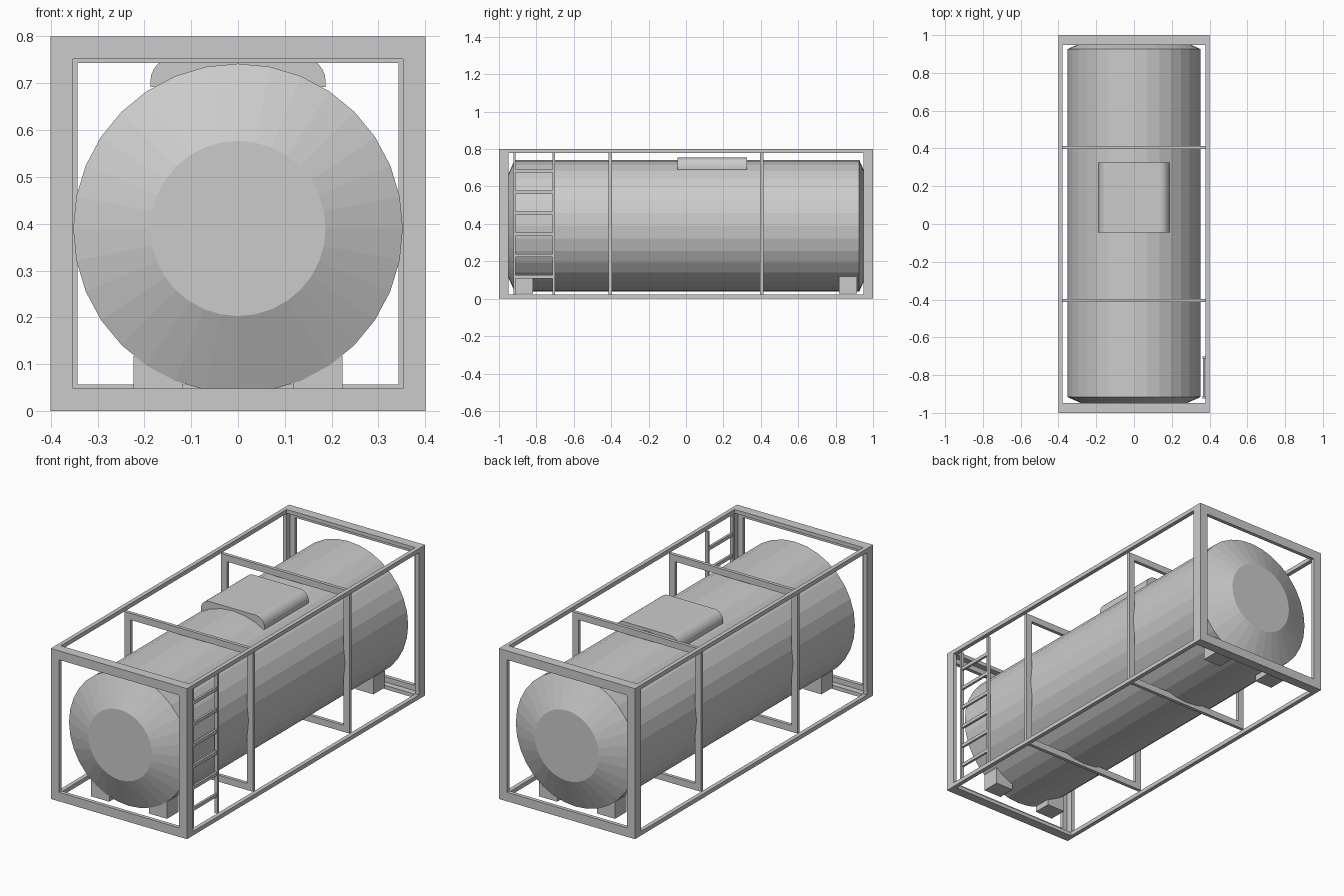
import bpy, bmesh
from math import sin, cos, pi

cube = bpy.data.objects.get("Cube")
if cube:
    bpy.data.objects.remove(cube, do_unlink=True)

grey = bpy.data.materials.new("steel grey")
grey.use_nodes = True
COLOUR = (0.6, 0.6, 0.6, 1)
grey.diffuse_color = COLOUR
grey.node_tree.nodes["Principled BSDF"].inputs["Base Color"].default_value = COLOUR


def finish(name, bm):
    bmesh.ops.recalc_face_normals(bm, faces=bm.faces)
    mesh = bpy.data.meshes.new(name)
    bm.to_mesh(mesh)
    bm.free()
    mesh.materials.append(grey)
    obj = bpy.data.objects.new(name, mesh)
    bpy.context.collection.objects.link(obj)
    return obj


def box(name, x0, x1, y0, y1, z0, z1):
    bm = bmesh.new()
    bmesh.ops.create_cube(bm, size=1)
    for v in bm.verts:
        v.co = ((x0 + x1) / 2 + v.co.x * (x1 - x0),
                (y0 + y1) / 2 + v.co.y * (y1 - y0),
                (z0 + z1) / 2 + v.co.z * (z1 - z0))
    return finish(name, bm)


def loft(name, loops, closed=False):
    """Skin equal-length loops of points; cap the ends unless closed."""
    bm = bmesh.new()
    rows = [[bm.verts.new(p) for p in loop] for loop in loops]
    n = len(rows[0])
    pairs = list(zip(rows, rows[1:])) + ([(rows[-1], rows[0])] if closed else [])
    for a, b in pairs:
        for i in range(n):
            j = (i + 1) % n
            bm.faces.new((a[i], a[j], b[j], b[i]))
    if not closed:
        bm.faces.new(rows[0])
        bm.faces.new(rows[-1])
    return finish(name, bm)


def ring(name, half, width, y0, y1):
    """Upright square frame centred at z = 0.4."""
    def square(h, y):
        return [(sx * h, y, 0.4 + sz * h) for sx, sz in ((-1, -1), (1, -1), (1, 1), (-1, 1))]
    inner = half - width
    return loft(name, [square(half, y0), square(half, y1),
                       square(inner, y1), square(inner, y0)], closed=True)


# End frames of angle section, and the intermediate hoops
for label, s in (("front", -1), ("back", 1)):
    ring(label + "_end_face", 0.4, 0.048, s, s * 0.98)
    ring(label + "_end_flange", 0.4, 0.02, s * 0.98, s * 0.948)
    ring(label + "_hoop", 0.378, 0.035, s * 0.405 - 0.009, s * 0.405 + 0.009)

# Long corner rails
for side, s in (("right", -1), ("left", 1)):
    for level, z in (("bottom", 0), ("top", 0.778)):
        box(f"{side}_{level}_rail", min(s * 0.4, s * 0.378), max(s * 0.4, s * 0.378),
            -0.95, 0.95, z, z + 0.022)

# Tank with conical ends
N = 32
profile = ((-0.99, 0.187), (-0.916, 0.352), (0.926, 0.352), (1.0, 0.187))
loft("tank", [[(r * cos(2 * pi * i / N), y, 0.39 + r * sin(2 * pi * i / N))
               for i in range(N)] for y, r in profile])

# Hatch cover with rounded top side edges
R = 0.05
arc = [(0.187 - R + R * cos(a * pi / 12), 0.705 + R * sin(a * pi / 12)) for a in range(7)]
section = [(0.187, 0.692)] + arc
section += [(-x, z) for x, z in reversed(section)]
loft("hatch_cover", [[(x, y, z) for x, z in section] for y in (-0.045, 0.326)])

# Support feet
for s in (-1, 1):
    for t in (-1, 1):
        box("support_foot", s * 0.17 - 0.053, s * 0.17 + 0.053,
            t * 0.866 - 0.048, t * 0.866 + 0.048, 0.028, 0.118)

# Access ladder
for y in (-0.917, -0.707):
    box("ladder_rail", 0.362, 0.378, y - 0.006, y + 0.006, 0.02, 0.78)
for i in range(6):
    z = 0.118 + i * 0.113
    box("ladder_rung", 0.364, 0.376, -0.917, -0.707, z - 0.009, z + 0.009)
